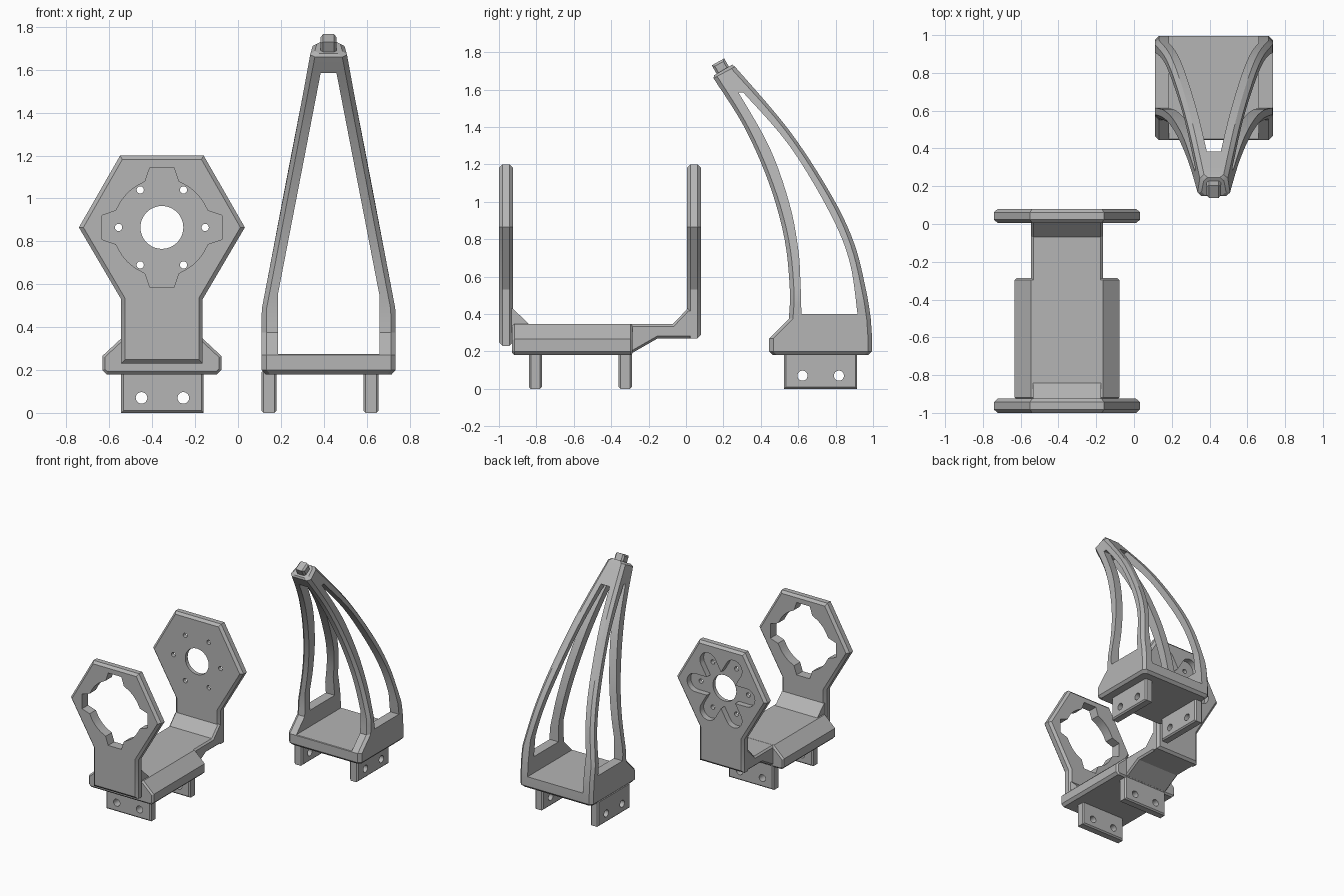
import bpy, bmesh, math

if "Cube" in bpy.data.objects:
    bpy.data.objects.remove(bpy.data.objects["Cube"])

grey = bpy.data.materials.new("plain grey")
grey.diffuse_color = (0.46, 0.46, 0.46, 1)
grey.use_nodes = True
grey.node_tree.nodes["Principled BSDF"].inputs["Base Color"].default_value = grey.diffuse_color


def make_object(name, rings):
    """Skin a stack of closed rings and cap both ends."""
    bm = bmesh.new()
    loops = [[bm.verts.new(p) for p in r] for r in rings]
    n = len(loops[0])
    for a, b in zip(loops, loops[1:]):
        for i in range(n):
            j = (i + 1) % n
            bm.faces.new((a[i], a[j], b[j], b[i]))
    bm.faces.new(loops[0][::-1])
    bm.faces.new(loops[-1])
    bmesh.ops.recalc_face_normals(bm, faces=bm.faces)
    me = bpy.data.meshes.new(name)
    bm.to_mesh(me)
    bm.free()
    me.materials.append(grey)
    ob = bpy.data.objects.new(name, me)
    bpy.context.collection.objects.link(ob)
    return ob


def inset(pts, d):
    """Move every side of a polygon inward by d with mitred corners."""
    n = len(pts)
    area = sum(pts[i][0] * pts[(i + 1) % n][1] - pts[(i + 1) % n][0] * pts[i][1] for i in range(n))
    s = 1 if area > 0 else -1
    normals = []
    for i in range(n):
        (x0, y0), (x1, y1) = pts[i], pts[(i + 1) % n]
        l = math.hypot(x1 - x0, y1 - y0)
        normals.append((-(y1 - y0) / l * s, (x1 - x0) / l * s))
    out = []
    for i in range(n):
        a, b = normals[i - 1], normals[i]
        k = d / max(0.2, 1 + a[0] * b[0] + a[1] * b[1])
        out.append((pts[i][0] + (a[0] + b[0]) * k, pts[i][1] + (a[1] + b[1]) * k))
    return out


def prism(name, axis, pts, lo, hi, c=0.0):
    """Extrude a profile along x (points are y,z) or y (points are x,z), chamfering both ends."""
    def ring(p, h):
        return [(h, u, v) if axis == 'x' else (u, h, v) for u, v in p]
    if c == 0:
        return make_object(name, [ring(pts, lo), ring(pts, hi)])
    small = inset(pts, c)
    return make_object(name, [ring(small, lo), ring(pts, lo + c), ring(pts, hi - c), ring(small, hi)])


def cut(ob, cutter):
    m = ob.modifiers.new("cut", 'BOOLEAN')
    m.operation, m.solver, m.object = 'DIFFERENCE', 'EXACT', cutter
    bpy.context.view_layer.objects.active = ob
    bpy.ops.object.modifier_apply(modifier=m.name)
    bpy.data.objects.remove(cutter)


def circle(u, v, r, n=32):
    return [(u + r * math.cos(2 * math.pi * i / n), v + r * math.sin(2 * math.pi * i / n)) for i in range(n)]


def rect(u0, v0, u1, v1):
    return [(u0, v0), (u1, v0), (u1, v1), (u0, v1)]


def spline(p, steps=5):
    """Smooth curve through the points."""
    q = [p[0]] + p + [p[-1]]
    out = []
    for i in range(len(p) - 1):
        a, b, c, d = q[i:i + 4]
        for s in range(steps):
            t = s / steps
            out.append(tuple(0.5 * (2 * b[k] + (c[k] - a[k]) * t + (2 * a[k] - 5 * b[k] + 4 * c[k] - d[k]) * t * t
                                    + (3 * b[k] - a[k] - 3 * c[k] + d[k]) * t ** 3) for k in (0, 1)))
    return out + [p[-1]]


def mount_tab(name, axis, u0, u1, lo, hi):
    """Screw tab with two holes under a base."""
    tab = prism(name, axis, rect(u0, 0, u1, 0.2), lo, hi, 0.01)
    mid = (u0 + u1) / 2
    for u in (mid - 0.0975, mid + 0.0975):
        cut(tab, prism("cutter", axis, circle(u, 0.07, 0.027, 24), lo - 0.1, hi + 0.1))


# ---------- motor bracket ----------
CX, CZ = -0.355, 0.865


def hex_outline(bottom):
    half = [(0.19, bottom), (0.19, 0.53), (0.387, CZ), (0.195, 1.2)]
    return [(CX + x, z) for x, z in half] + [(CX - x, z) for x, z in half[::-1]]


# front plate with a four-lobed opening
front_plate = prism("front_plate", 'y', hex_outline(0.23), -1.0, -0.925, 0.018)
opening = []
for k in range(4):
    ca, sa = math.cos(k * math.pi / 2), math.sin(k * math.pi / 2)
    quarter = [(0.215, -0.078), (0.28, -0.056), (0.28, 0.056), (0.215, 0.078)]
    quarter += [(0.226 * math.cos(math.radians(a)), 0.226 * math.sin(math.radians(a))) for a in range(25, 66, 5)]
    opening += [(CX + x * ca - y * sa, CZ + x * sa + y * ca) for x, y in quarter]
cut(front_plate, prism("cutter", 'y', opening, -1.1, -0.8))

# rear plate with bore, screw holes and a six-lobed pocket
rear_plate = prism("rear_plate", 'y', hex_outline(0.27), 0.005, 0.08, 0.018)
pocket, w = [], 0.07
for k in range(6):
    a = k * math.pi / 3
    ex, ez = CX + 0.22 * math.cos(a), CZ + 0.22 * math.sin(a)
    for s in range(-6, 7):
        b = a + s * math.pi / 12
        pocket.append((ex + w * math.cos(b), ez + w * math.sin(b)))
    b = a + math.pi / 6
    pocket.append((CX + 2 * w * math.cos(b), CZ + 2 * w * math.sin(b)))
cut(rear_plate, prism("cutter", 'y', pocket, 0.035, 0.2))
cut(rear_plate, prism("cutter", 'y', circle(CX, CZ, 0.1, 48), -0.2, 0.3))
for k in range(6):
    a = k * math.pi / 3
    hole = circle(CX + 0.202 * math.cos(a), CZ + 0.202 * math.sin(a), 0.017, 16)
    cut(rear_plate, prism("cutter", 'y', hole, -0.2, 0.3))

# base, rear arm and front fillet
half = [(0.258, 0.18), (0.278, 0.20), (0.278, 0.265), (0.19, 0.347)]
prism("bracket_base", 'y', [(CX + x, z) for x, z in half] + [(CX - x, z) for x, z in half[::-1]],
      -0.93, -0.285, 0.012)
prism("rear_arm", 'x', [(-0.34, 0.19), (-0.29, 0.19), (-0.15, 0.27), (0.05, 0.27), (0.05, 0.428),
                        (0.008, 0.428), (-0.07, 0.346), (-0.34, 0.346)], CX - 0.19, CX + 0.19, 0.012)
prism("front_fillet", 'x', [(-0.95, 0.3), (-0.84, 0.3), (-0.84, 0.346), (-0.925, 0.428), (-0.95, 0.428)],
      CX - 0.18, CX + 0.18)
mount_tab("bracket_front_tab", 'y', CX - 0.19, CX + 0.195, -0.84, -0.77)
mount_tab("bracket_rear_tab", 'y', CX - 0.19, CX + 0.195, -0.36, -0.29)

# ---------- curved claw ----------
KX = 0.4225


def half_width(z):
    return 0.3125 - max(0.0, z - 0.48) * 0.2275 / 1.185


front = [(0.465, 0.18), (0.445, 0.20), (0.445, 0.27)] + spline(
    [(0.55, 0.375), (0.555, 0.53), (0.527, 0.8), (0.446, 1.093), (0.313, 1.397), (0.147, 1.66)])
back = [(0.975, 0.18), (0.995, 0.20), (0.995, 0.27)] + spline(
    [(0.988, 0.375), (0.962, 0.53), (0.90, 0.775), (0.78, 1.03), (0.553, 1.38), (0.262, 1.722)])
front.append((0.15, 1.676))
back.append((0.247, 1.733))
rings = []
for i, ((yf, zf), (yb, zb)) in enumerate(zip(front, back)):
    shrink = 0.018 if i in (0, len(front) - 1) else 0.0
    c = 0.022
    wf, wb = half_width(zf) - shrink, half_width(zb) - shrink
    L = math.hypot(yb - yf, zb - zf)
    dy, dz = (yb - yf) / L * c, (zb - zf) / L * c
    side = [(wf - c, yf, zf), (wf, yf + dy, zf + dz), (wb, yb - dy, zb - dz), (wb - c, yb, zb)]
    rings.append([(KX + x, y, z) for x, y, z in side] + [(KX - x, y, z) for x, y, z in side[::-1]])
claw = make_object("claw_frame", rings)

# side window and front window leave four curved posts
side_window = spline([(0.617, 0.4), (0.612, 0.57), (0.60, 0.747), (0.553, 0.99), (0.447, 1.29), (0.28, 1.585)])
side_window += spline([(0.305, 1.585), (0.553, 1.30), (0.767, 0.945), (0.874, 0.683), (0.917, 0.4)])
cut(claw, prism("cutter", 'x', side_window, -0.2, 1.0))
half = [(0.237, 0.274), (0.237, 0.55), (0.037, 1.585)]
cut(claw, prism("cutter", 'y', [(KX + x, z) for x, z in half] + [(KX - x, z) for x, z in half[::-1]], -0.2, 1.3))

# peg on the tip
peg = []
for u, v in rect(-0.038, -0.03, 0.038, 0.055):
    peg.append((0.198 + 0.87 * u - 0.49 * v, 1.70 + 0.49 * u + 0.87 * v))
prism("tip_peg", 'x', peg, KX - 0.038, KX + 0.038, 0.012)
mount_tab("claw_left_tab", 'x', 0.525, 0.915, 0.11, 0.18)
mount_tab("claw_right_tab", 'x', 0.525, 0.915, 0.585, 0.655)

# smooth the curves, keep the edges sharp
bpy.ops.object.select_all(action='SELECT')
bpy.ops.object.shade_smooth_by_angle(angle=math.radians(25))
